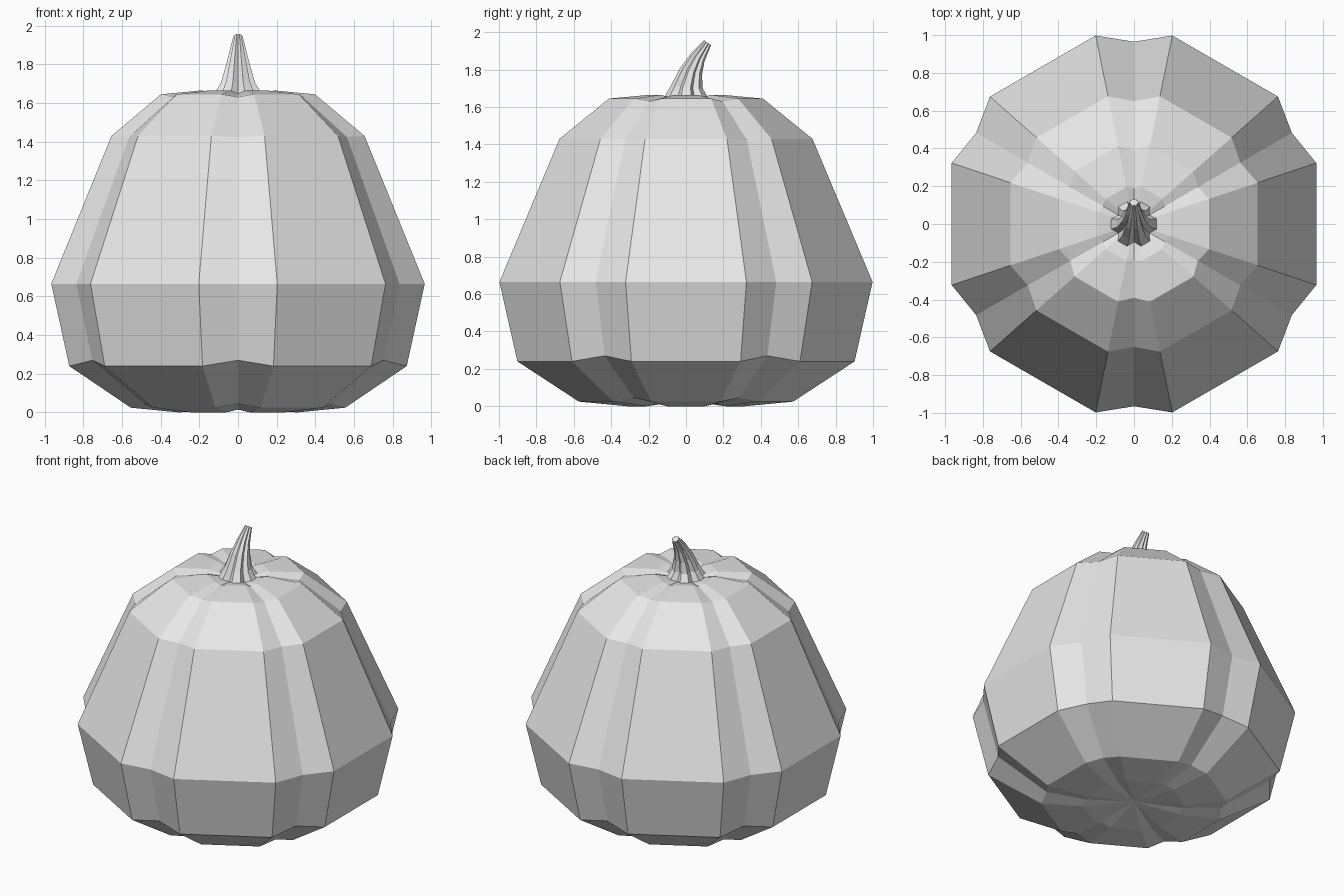
import bpy, bmesh
from math import radians, sin, cos
from mathutils import Matrix, Vector

cube = bpy.data.objects.get("Cube")
if cube:
    bpy.data.objects.remove(cube)

LOBES = 6


def make_material(name, rgb):
    mat = bpy.data.materials.new(name)
    mat.use_nodes = True
    color = (*rgb, 1)
    mat.diffuse_color = color
    mat.node_tree.nodes["Principled BSDF"].inputs["Base Color"].default_value = color
    return mat


def lobed_ring(ridge_r, ridge_z, groove_r, groove_z, half_angle):
    """Ring of flat-fronted lobes separated by grooves."""
    points = []
    step = 360 / LOBES
    for i in range(LOBES):
        for offset, r, z in ((-half_angle, ridge_r, ridge_z),
                             (half_angle, ridge_r, ridge_z),
                             (step / 2, groove_r, groove_z)):
            a = radians(i * step + offset)
            points.append(Vector((r * cos(a), r * sin(a), z)))
    return points


def loft(name, rings, bottom, top, mat):
    """Skin rings from bottom to top and close both ends with fans."""
    bm = bmesh.new()
    loops = [[bm.verts.new(p) for p in ring] for ring in rings]
    n = len(loops[0])
    for low, high in zip(loops, loops[1:]):
        for i in range(n):
            j = (i + 1) % n
            bm.faces.new((low[i], low[j], high[j], high[i]))
    for loop, tip in ((loops[0], bottom), (loops[-1], top)):
        centre = bm.verts.new(tip)
        for i in range(n):
            bm.faces.new((loop[i], loop[(i + 1) % n], centre))
    bmesh.ops.recalc_face_normals(bm, faces=bm.faces)
    mesh = bpy.data.meshes.new(name)
    bm.to_mesh(mesh)
    bm.free()
    mesh.materials.append(mat)
    obj = bpy.data.objects.new(name, mesh)
    bpy.context.collection.objects.link(obj)
    return obj


grey = make_material("light grey", (0.8, 0.8, 0.8))

# Pumpkin body: ridge radius, ridge height, groove radius, groove height
body_profile = [
    (0.32, 0.0, 0.31, 0.015),
    (0.585, 0.025, 0.56, 0.045),
    (0.92, 0.24, 0.87, 0.27),
    (1.018, 0.665, 0.965, 0.665),
    (0.69, 1.43, 0.65, 1.425),
    (0.42, 1.645, 0.39, 1.63),
    (0.2, 1.665, 0.19, 1.65),
]
body_rings = [lobed_ring(*row, 18.5) for row in body_profile]
loft("pumpkin_body", body_rings, (0, 0, 0.03), (0, 0, 1.625), grey)

# Ribbed stem bending backwards: radius, y offset, height, tilt in degrees
stem_profile = [
    (0.13, 0.0, 1.64, 0),
    (0.09, 0.004, 1.705, 5),
    (0.064, 0.027, 1.79, 18),
    (0.044, 0.062, 1.865, 28),
    (0.024, 0.115, 1.944, 35),
]
stem_rings = []
for radius, y, z, tilt in stem_profile:
    place = Matrix.Translation((0, y, z)) @ Matrix.Rotation(radians(-tilt), 4, "X")
    stem_rings.append([place @ p for p in lobed_ring(radius, 0, radius * 0.72, 0, 13)])
loft("stem", stem_rings, (0, 0, 1.64), (0, 0.115, 1.944), grey)
